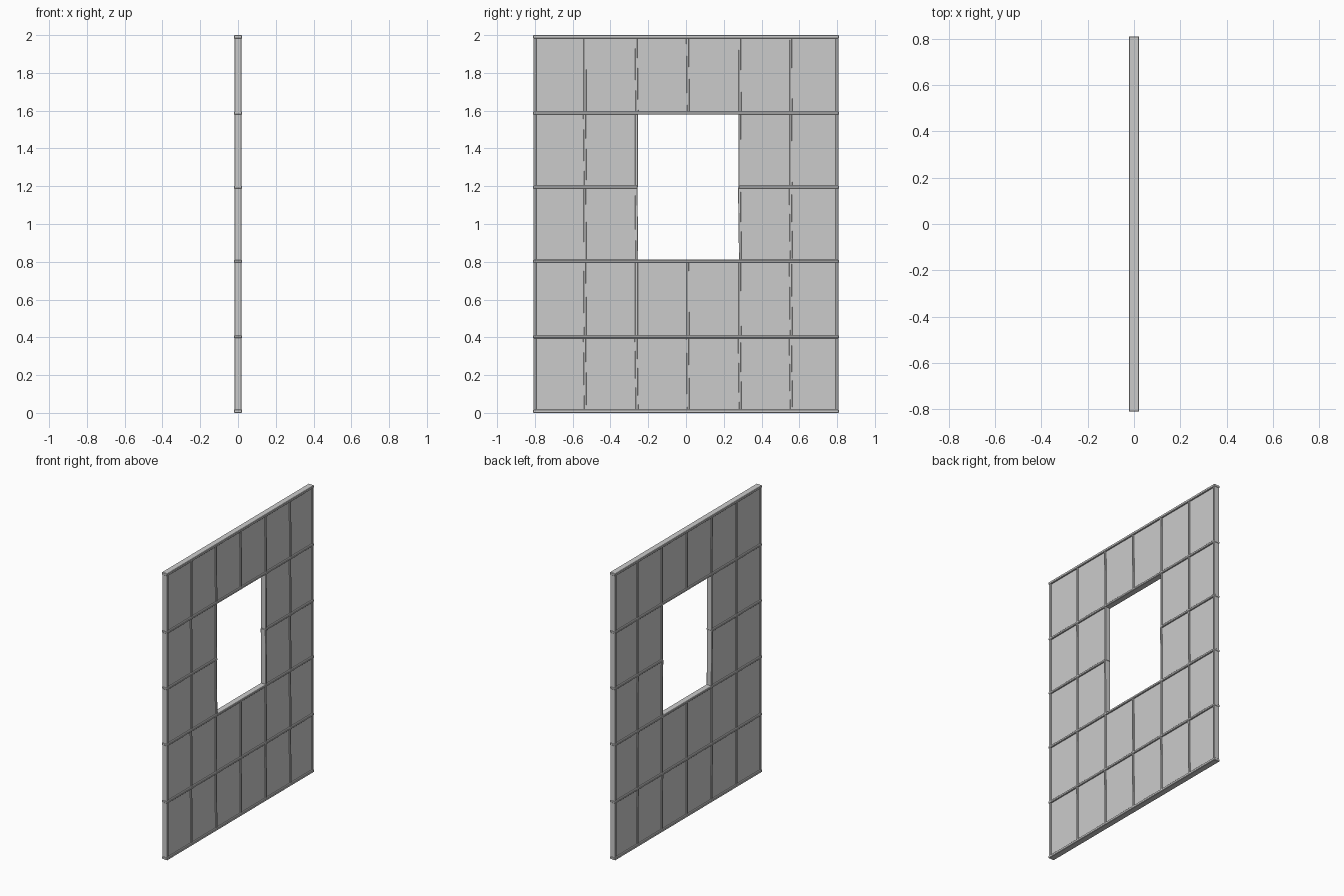
import bpy, bmesh, random
from mathutils import Vector

random.seed(4)
if "Cube" in bpy.data.objects:
    bpy.data.objects.remove(bpy.data.objects["Cube"], do_unlink=True)

grey = bpy.data.materials.new("plain_grey")
grey.use_nodes = True
colour = (0.6, 0.6, 0.6, 1)
grey.diffuse_color = colour
grey.node_tree.nodes["Principled BSDF"].inputs["Base Color"].default_value = colour

POSTS = [-0.80, -0.535, -0.262, 0.01, 0.285, 0.555, 0.80]
RAILS = [0.009, 0.403, 0.803, 1.195, 1.587, 1.991]
PANEL_HALF = 0.012


def block(name, x, y, z, lean=0.0, bevel=0.0):
    """Box from (min, max) ranges; lean shifts the top along y."""
    bm = bmesh.new()
    bmesh.ops.create_cube(bm, size=1)
    for v in bm.verts:
        top = v.co.z > 0
        v.co = Vector(r[c > 0] for r, c in zip((x, y, z), v.co))
        if top:
            v.co.y += lean
    if bevel:
        bmesh.ops.bevel(bm, geom=bm.edges[:], offset=bevel, segments=1, affect='EDGES')
    mesh = bpy.data.meshes.new(name)
    bm.to_mesh(mesh)
    bm.free()
    mesh.materials.append(grey)
    obj = bpy.data.objects.new(name, mesh)
    bpy.context.collection.objects.link(obj)


def in_window(col, row):
    return col in (2, 3) and row in (2, 3)


# Thin wall panels filling every bay except the window opening
for row in range(len(RAILS) - 1):
    for col in range(len(POSTS) - 1):
        if not in_window(col, row):
            block("wall_panel", (-PANEL_HALF, PANEL_HALF),
                  (POSTS[col], POSTS[col + 1]), (RAILS[row], RAILS[row + 1]))

# Upright posts, one slightly crooked length per row
for row in range(len(RAILS) - 1):
    for i, y in enumerate(POSTS):
        if i == 3 and row in (2, 3):
            continue
        outer = i in (0, len(POSTS) - 1)
        half = 0.008 if outer else 0.007
        lean = 0.0 if outer else random.uniform(-0.006, 0.0)
        block("upright_post", (-0.019, 0.019),
              (y - half - lean / 2, y + half - lean / 2),
              (RAILS[row], RAILS[row + 1]), lean, 0.002)

# Horizontal rails, the middle one broken by the window
for i, z in enumerate(RAILS):
    half = 0.009 if i in (0, len(RAILS) - 1) else 0.008
    spans = [(-0.81, 0.81)]
    if i == 3:
        spans = [(-0.81, POSTS[2] + 0.005), (POSTS[4] - 0.005, 0.81)]
    for span in spans:
        block("cross_rail", (-0.022, 0.022), span, (z - half, z + half), 0, 0.003)
